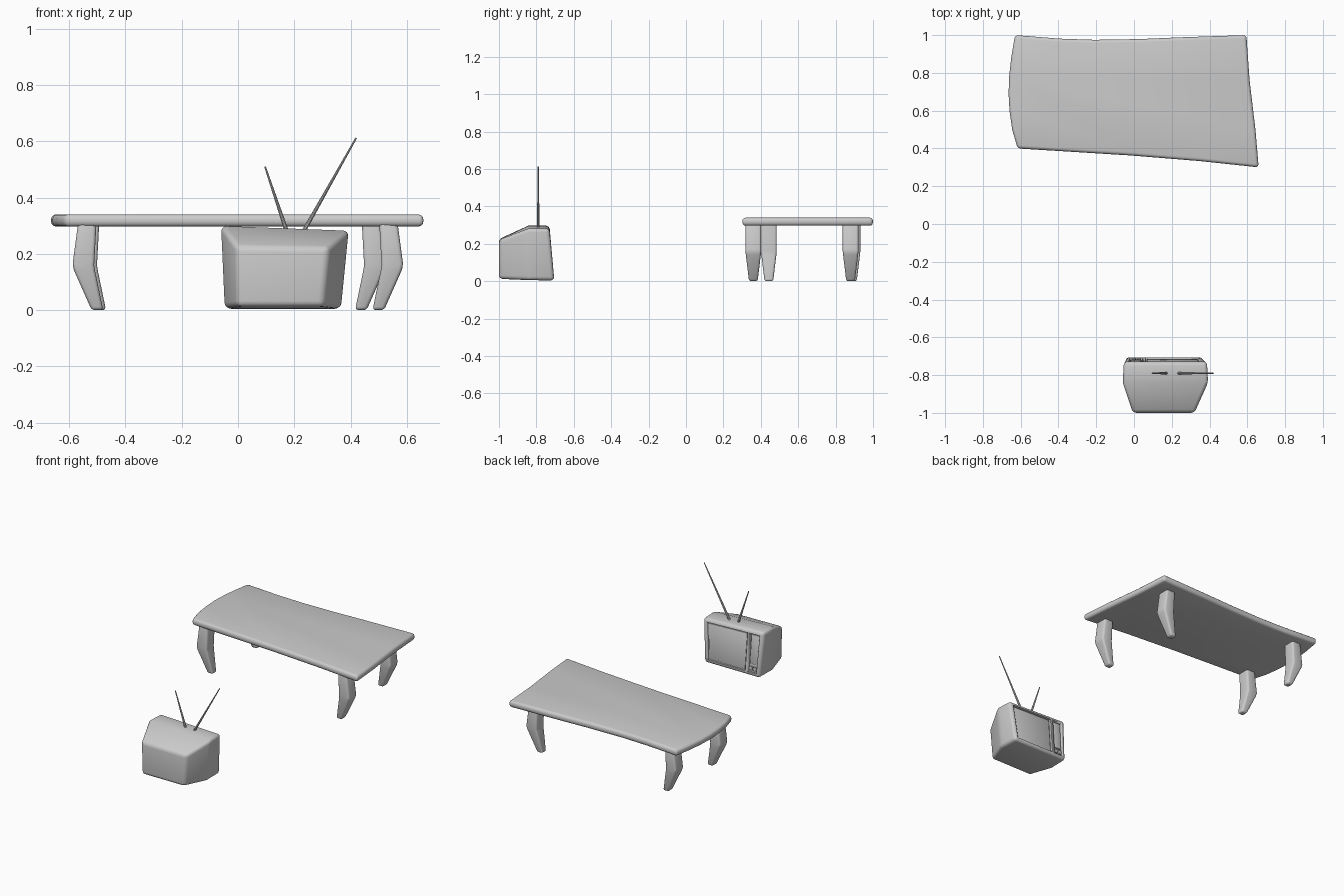
import bpy, bmesh
from mathutils import Vector

cube = bpy.data.objects.get("Cube")
if cube:
    bpy.data.objects.remove(cube, do_unlink=True)

grey = bpy.data.materials.new("plain grey")
grey.use_nodes = True
grey.diffuse_color = (0.6, 0.6, 0.6, 1)
grey.node_tree.nodes["Principled BSDF"].inputs["Base Color"].default_value = (0.6, 0.6, 0.6, 1)


def loft(name, rings, bevel=0.0, segments=3):
    """Skin equal-length rings of points into a closed, softly bevelled solid."""
    bm = bmesh.new()
    loops = [[bm.verts.new(p) for p in ring] for ring in rings]
    n = len(loops[0])
    bm.faces.new(loops[0])
    bm.faces.new(loops[-1][::-1])
    for a, b in zip(loops, loops[1:]):
        for i in range(n):
            j = (i + 1) % n
            bm.faces.new((a[i], b[i], b[j], a[j]))
    bmesh.ops.recalc_face_normals(bm, faces=bm.faces)
    mesh = bpy.data.meshes.new(name)
    bm.to_mesh(mesh)
    bm.free()
    mesh.materials.append(grey)
    ob = bpy.data.objects.new(name, mesh)
    bpy.context.collection.objects.link(ob)
    bpy.ops.object.select_all(action='DESELECT')
    ob.select_set(True)
    bpy.context.view_layer.objects.active = ob
    if bevel:
        mod = ob.modifiers.new("soft edges", 'BEVEL')
        mod.width, mod.segments = bevel, segments
        mod.limit_method, mod.angle_limit = 'ANGLE', 0.42
        bpy.ops.object.modifier_apply(modifier=mod.name)
    bpy.ops.object.shade_smooth_by_angle(angle=0.6)
    return ob


# Table top: crooked outline with bowed edges
outline = [(-.616, .40), (-.02, .363), (.35, .333), (.66, .30),
           (.643, .5), (.612, .76), (.595, 1), (.24, .988), (.03, .979),
           (-.21, .975), (-.39, .981), (-.63, 1), (-.65, .88), (-.661, .78),
           (-.664, .69), (-.659, .6), (-.645, .5)]
loft("table_top", [[(x, y, z) for x, y in outline] for z in (.297, .34)], .017)

# Bent legs: height, inner x, outer x, half depth, relative to the knee's outside
profile = [(.31, -.085, -.02, .042), (.16, -.077, 0, .042),
           (.14, -.08, -.006, .040), (0, -.109, -.068, .023)]


def leg(name, x, y, side):
    rings = []
    for z, inner, outer, d in profile:
        a, b = x + side * inner, x + side * outer
        rings.append([(a, y - d, z), (b, y - d, z), (b, y + d, z), (a, y + d, z)])
    loft(name, rings, .012)


leg("front_left_leg", .587, .36, 1)
leg("back_left_leg", .525, .88, 1)
leg("front_right_leg", -.588, .443, -1)
leg("back_right_leg", -.578, .89, -1)

# Television housing: screen side faces +y, tapering towards the rear
screen_face = [Vector(p) for p in ((.362, -.704, .004), (-.042, -.704, .004),
                                   (-.055, -.73, .298), (.388, -.73, .282))]
middle = [(.366, -.84, .006), (-.047, -.84, .006), (-.06, -.84, .299), (.394, -.84, .282)]
rear = [(.303, -1, .013), (-.002, -1, .013), (-.006, -1, .226), (.322, -1, .222)]
housing = loft("television_housing", [screen_face, middle, rear], .02, 4)


def on_face(u, v, out):
    """Point on the screen face; u runs from +x to -x, v upwards."""
    a, b, c, d = screen_face
    return a.lerp(b, u).lerp(d.lerp(c, u), v) + Vector((0, out, out * .09))


def slab(name, u0, u1, v0, v1, low, high, bevel=0.0):
    corners = ((u0, v0), (u1, v0), (u1, v1), (u0, v1))
    return loft(name, [[on_face(u, v, o) for u, v in corners] for o in (low, high)], bevel, 2)


# Recesses for the screen and the control panel
for area in ((.06, .74, .08, .92), (.785, .94, .08, .92)):
    cutter = slab("recess_cutter", *area, -.015, .05)
    cutter.hide_render = True
    mod = housing.modifiers.new("recess", 'BOOLEAN')
    mod.object, mod.operation, mod.solver = cutter, 'DIFFERENCE', 'EXACT'
    bpy.context.view_layer.objects.active = housing
    bpy.ops.object.modifier_apply(modifier=mod.name)
    bpy.data.objects.remove(cutter, do_unlink=True)

# Screen pane and controls
slab("screen", .075, .725, .1, .9, -.017, -.007, .005)
slab("control_panel", .795, .93, .25, .9, -.017, -.007, .004)
for i, u in enumerate((.80, .87)):
    slab(f"control_button_{i + 1}", u, u + .055, .12, .2, -.017, -.002, .003)


# Aerials: slim tapered rods
def aerial(name, base, tip):
    base, tip = Vector(base), Vector(tip)
    axis = (tip - base).normalized()
    bpy.ops.mesh.primitive_cone_add(vertices=10, radius1=.0075, radius2=.003,
                                    depth=(tip - base).length, location=(base + tip) / 2,
                                    rotation=axis.to_track_quat('Z', 'Y').to_euler())
    ob = bpy.context.object
    ob.name = name
    ob.data.materials.append(grey)
    bpy.ops.object.shade_smooth_by_angle(angle=0.6)


aerial("short_aerial", (.173, -.79, .28), (.096, -.79, .51))
aerial("long_aerial", (.232, -.79, .278), (.42, -.79, .612))
